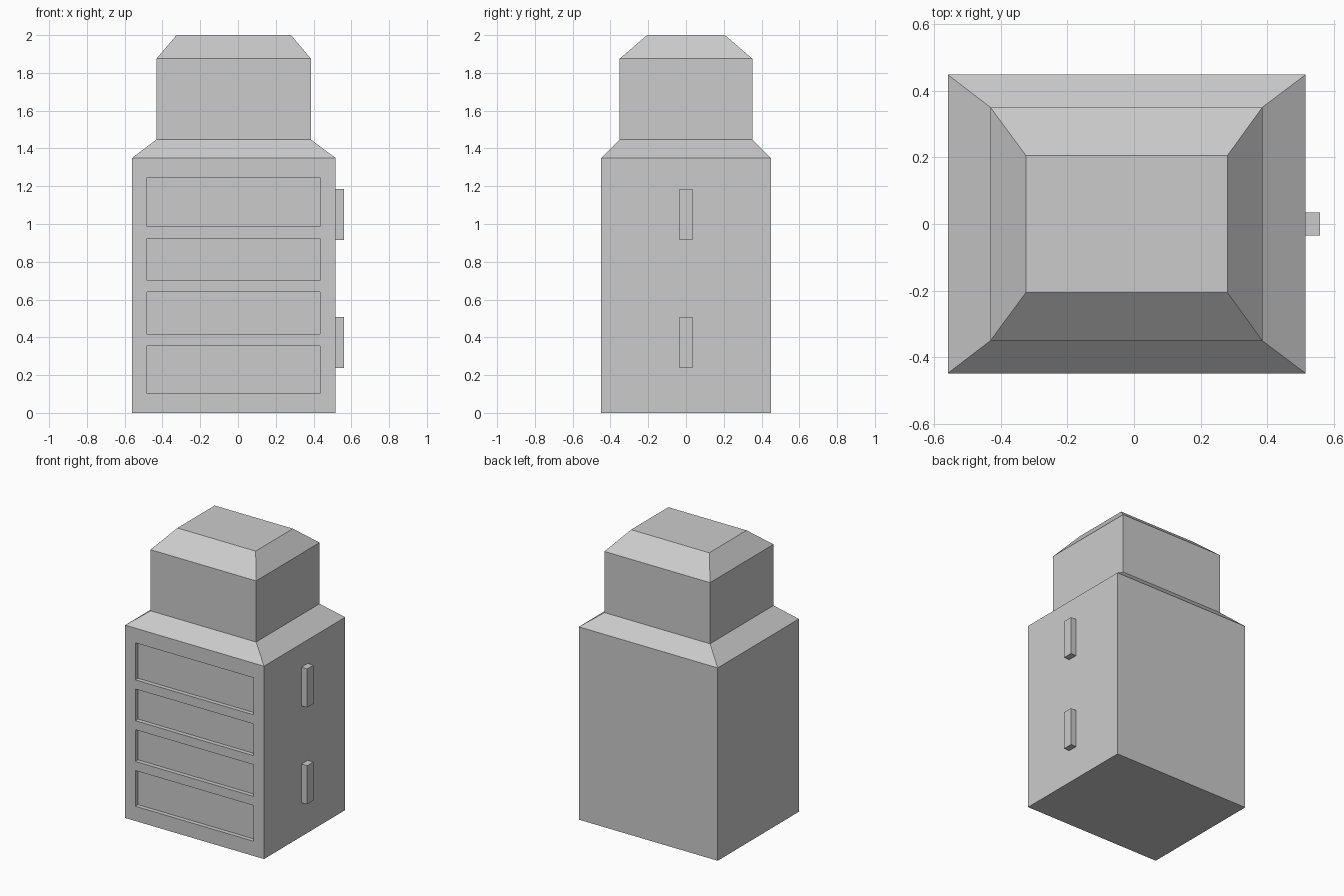
import bpy, bmesh

if "Cube" in bpy.data.objects:
    bpy.data.objects.remove(bpy.data.objects["Cube"])


def finish(name, bm):
    bmesh.ops.recalc_face_normals(bm, faces=bm.faces)
    mesh = bpy.data.meshes.new(name)
    bm.to_mesh(mesh)
    bm.free()
    obj = bpy.data.objects.new(name, mesh)
    bpy.context.collection.objects.link(obj)
    return obj


def add_stack(bm, levels):
    """Loft closed rectangular sections given as (x0, x1, y0, y1, z)."""
    rings = [[bm.verts.new(p) for p in
              ((x0, y0, z), (x1, y0, z), (x1, y1, z), (x0, y1, z))]
             for x0, x1, y0, y1, z in levels]
    for low, high in zip(rings, rings[1:]):
        for i in range(4):
            j = (i + 1) % 4
            bm.faces.new((low[i], low[j], high[j], high[i]))
    bm.faces.new(rings[0][::-1])
    bm.faces.new(rings[-1])


def add_box(bm, x0, x1, y0, y1, z0, z1):
    add_stack(bm, [(x0, x1, y0, y1, z0), (x0, x1, y0, y1, z1)])


# Cabinet body with sloped shoulder, upper block and chamfered cap
bm = bmesh.new()
add_stack(bm, [
    (-0.56, 0.516, -0.449, 0.449, 0.0),
    (-0.56, 0.516, -0.449, 0.449, 1.35),
    (-0.432, 0.386, -0.351, 0.351, 1.447),
    (-0.432, 0.386, -0.351, 0.351, 1.875),
    (-0.325, 0.281, -0.206, 0.206, 2.0),
])
body = finish("cabinet_body", bm)

# Four shallow drawer recesses in the front
bm = bmesh.new()
for z0, z1 in ((0.103, 0.353), (0.417, 0.639), (0.702, 0.924), (0.988, 1.247)):
    add_box(bm, -0.481, 0.434, -0.6, -0.419, z0, z1)
cutter = finish("drawer_recess_cutter", bm)
cutter.hide_render = True
cutter.hide_viewport = True
cutter.display_type = 'WIRE'

recess = body.modifiers.new("drawer_recesses", 'BOOLEAN')
recess.operation = 'DIFFERENCE'
recess.solver = 'EXACT'
recess.object = cutter

# Two upright handles on the right side
for name, z0 in (("lower_handle", 0.237), ("upper_handle", 0.915)):
    bm = bmesh.new()
    add_box(bm, 0.516, 0.56, -0.035, 0.035, z0, z0 + 0.27)
    finish(name, bm)
